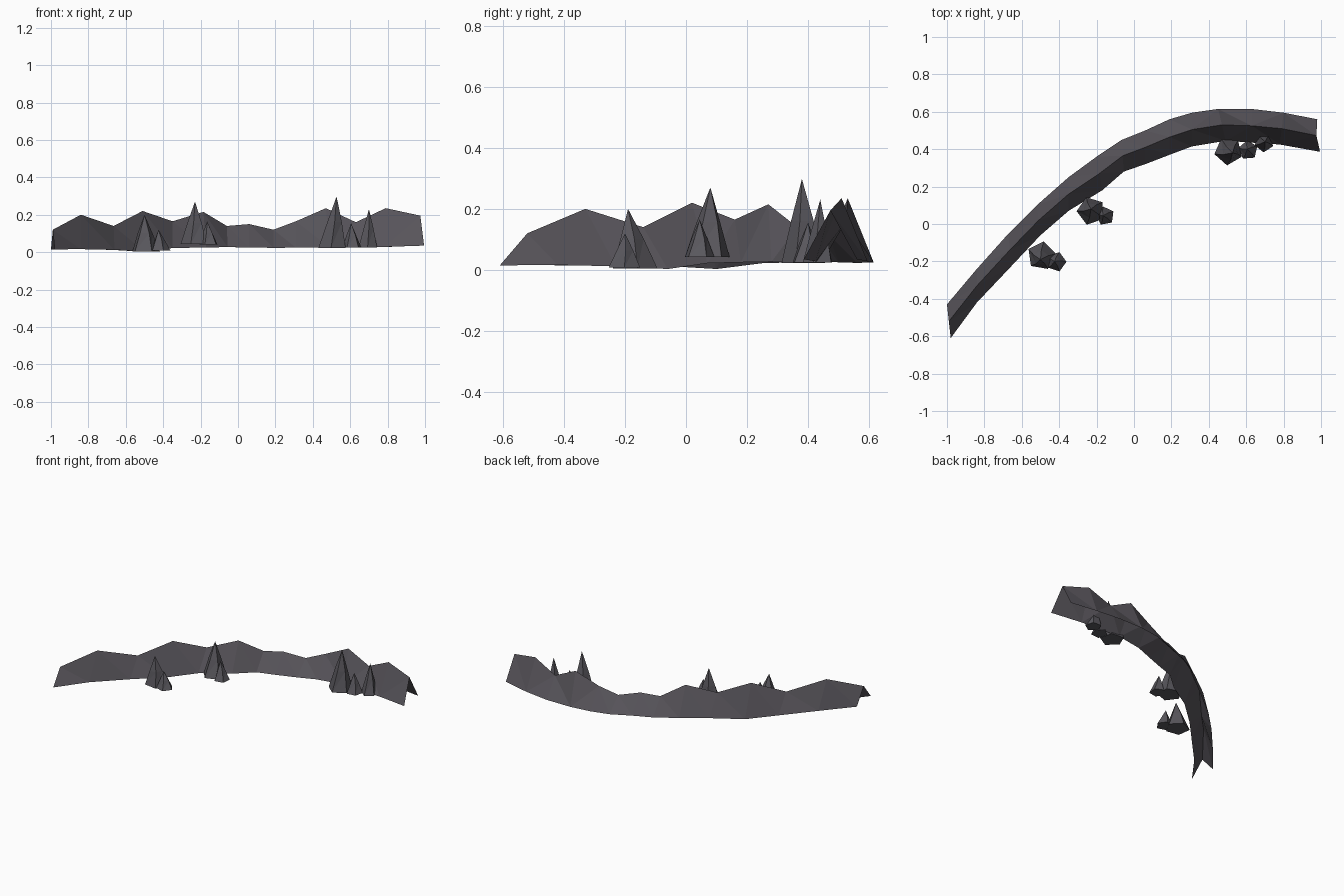
import bpy, bmesh, math
from mathutils import Vector

if "Cube" in bpy.data.objects:
    bpy.data.objects.remove(bpy.data.objects["Cube"])


def material(name, rgb):
    m = bpy.data.materials.new(name)
    m.diffuse_color = (*rgb, 1)
    m.use_nodes = True
    m.node_tree.nodes["Principled BSDF"].inputs["Base Color"].default_value = m.diffuse_color
    return m


ridge_rock = material("ridge rock", (0.095, 0.088, 0.102))
spire_rock = material("spire rock", (0.100, 0.096, 0.110))


def finish(bm, name, mat):
    me = bpy.data.meshes.new(name)
    bm.to_mesh(me)
    bm.free()
    me.materials.append(mat)
    ob = bpy.data.objects.new(name, me)
    bpy.context.collection.objects.link(ob)
    return ob


# Curved ridge: crest x, y, z and base height; an open tent section follows it
crest = [(-.99, -.52, .12, .015), (-.84, -.33, .20, .016), (-.665, -.14, .14, .012),
         (-.51, .02, .22, .003), (-.35, .16, .165, .022), (-.185, .27, .215, .025),
         (-.06, .365, .14, .027), (.06, .41, .15, .025), (.19, .465, .12, .023),
         (.31, .505, .165, .024), (.47, .53, .235, .025), (.63, .525, .16, .025),
         (.79, .51, .235, .028), (.975, .473, .195, .035)]
# Back foot line; the front foot mirrors it across the crest
back = [(-1, -.43), (-.84, -.24), (-.67, -.05), (-.52, .10), (-.35, .25), (-.2, .36),
        (-.065, .45), (.06, .50), (.19, .56), (.31, .595), (.45, .615), (.63, .615),
        (.80, .595), (.955, .56)]
bm = bmesh.new()
rows = []
for (x, y, z, b), (bx, by) in zip(crest, back):
    pts = [(bx, by, b), (x, y, z), (2 * x - bx, 2 * y - by, b)]
    rows.append([bm.verts.new(p) for p in pts])
rows[-1][0].co.x = .98
for r, s in zip(rows, rows[1:]):
    for i in range(2):
        bm.faces.new((r[i], r[i + 1], s[i + 1], s[i]))
bmesh.ops.triangulate(bm, faces=bm.faces)
finish(bm, "curved_ridge", ridge_rock)


# Jagged rock spires: five-sided, narrowing through a mid ring to a leaning tip
def spire(name, cx, cy, base, r, tip, turn):
    bm = bmesh.new()
    c, t = Vector((cx, cy, base)), Vector(tip)

    def ring(f, scale, twist):
        o = c.lerp(t, f)
        return [bm.verts.new(o + Vector((math.cos(a), math.sin(a), 0)) * r * scale)
                for a in (turn + twist + i * math.tau / 5 for i in range(5))]
    low, mid = ring(0, 1, 0), ring(.5, .53, .12)
    top = bm.verts.new(t)
    bm.faces.new(low[::-1])
    for i in range(5):
        j = (i + 1) % 5
        bm.faces.new((low[i], low[j], mid[j]))
        bm.faces.new((low[i], mid[j], mid[i]))
        bm.faces.new((mid[i], mid[j], top))
    finish(bm, name, spire_rock)


spire("west_spire_large", -.495, -.17, .004, .078, (-.50, -.19, .20), 1.4)
spire("west_spire_small", -.415, -.202, .008, .054, (-.425, -.20, .12), 0)
spire("middle_spire_large", -.23, .07, .043, .077, (-.23, .08, .27), 1.9)
spire("middle_spire_small", -.155, .043, .042, .051, (-.165, .045, .165), .5)
spire("east_spire_large", .505, .39, .022, .077, (.527, .38, .298), 2.1)
spire("east_spire_small", .61, .395, .024, .053, (.605, .40, .155), .4)
spire("east_spire_medium", .695, .435, .025, .052, (.70, .44, .23), .9)
